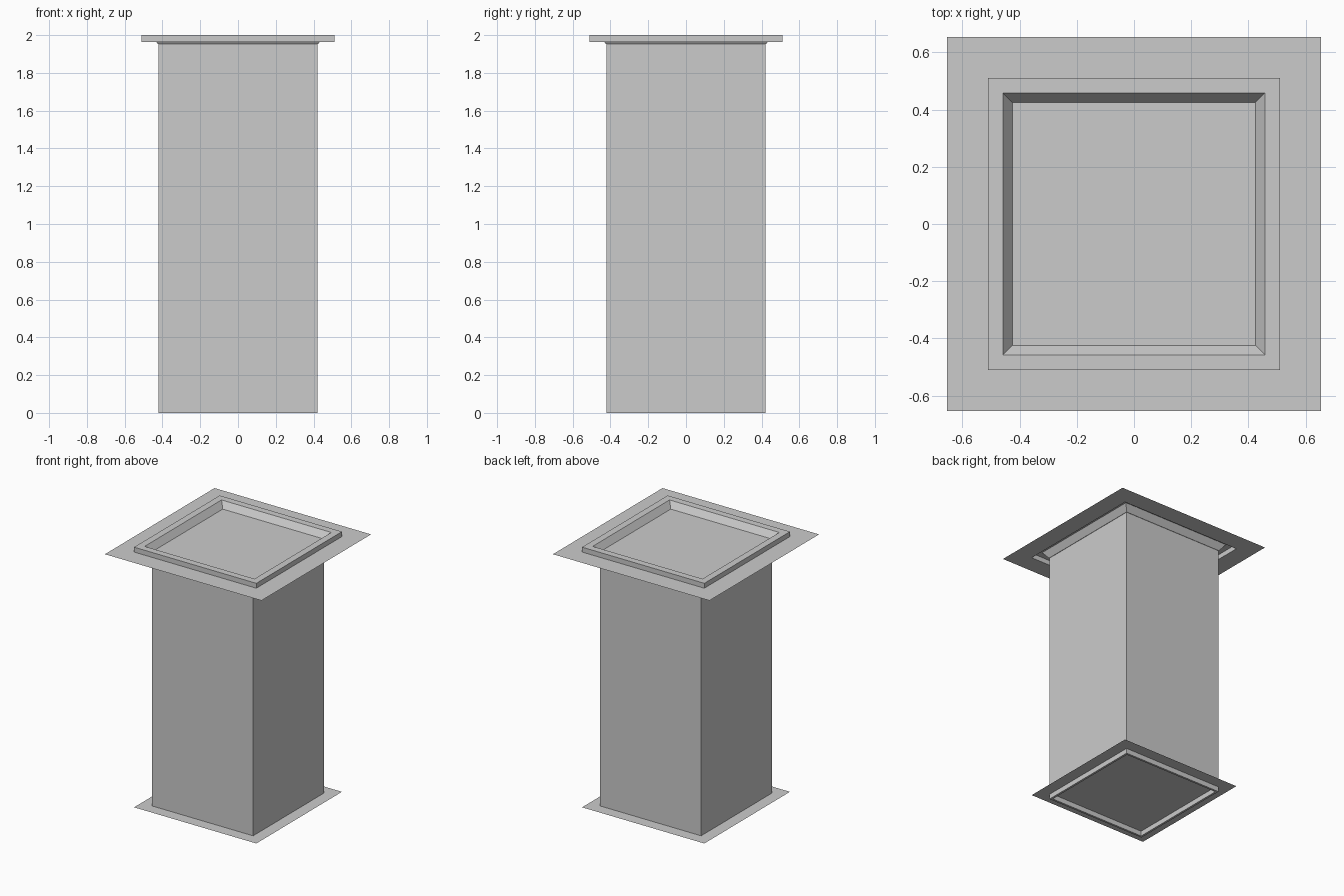
import bpy, bmesh

if "Cube" in bpy.data.objects:
    bpy.data.objects.remove(bpy.data.objects["Cube"])

grey = bpy.data.materials.new("plain grey")
grey.diffuse_color = (0.6, 0.6, 0.6, 1)
grey.use_nodes = True
grey.node_tree.nodes["Principled BSDF"].inputs["Base Color"].default_value = grey.diffuse_color


def square_shell(name, rings, cap_end=False):
    """Skin square rings given as (half width, height); optionally cap the last."""
    bm = bmesh.new()
    loops = [[bm.verts.new((sx * h, sy * h, z))
              for sx, sy in ((-1, -1), (1, -1), (1, 1), (-1, 1))]
             for h, z in rings]
    for a, b in zip(loops, loops[1:]):
        for i in range(4):
            j = (i + 1) % 4
            bm.faces.new((a[i], a[j], b[j], b[i]))
    if cap_end:
        bm.faces.new(loops[-1])
    mesh = bpy.data.meshes.new(name)
    bm.to_mesh(mesh)
    bm.free()
    mesh.materials.append(grey)
    obj = bpy.data.objects.new(name, mesh)
    bpy.context.collection.objects.link(obj)
    return obj


FLANGE_Z, FLOOR_Z, PLATE_Z = 1.963, 1.953, 0.038

# Thin sheet flange, raised rim, sloped recess and recessed floor
square_shell("top_flange_and_rim",
             [(0.653, FLANGE_Z), (0.51, FLANGE_Z), (0.51, 2.0),
              (0.458, 2.0), (0.424, FLOOR_Z)], cap_end=True)

# Hollow column: inner wall, bottom lip, outer wall
square_shell("column_walls",
             [(0.405, FLOOR_Z), (0.405, 0.0), (0.421, 0.0), (0.421, FLOOR_Z)])

# Thin base plate crossing the column just above its lower end
square_shell("base_plate", [(0.51, PLATE_Z)], cap_end=True)
